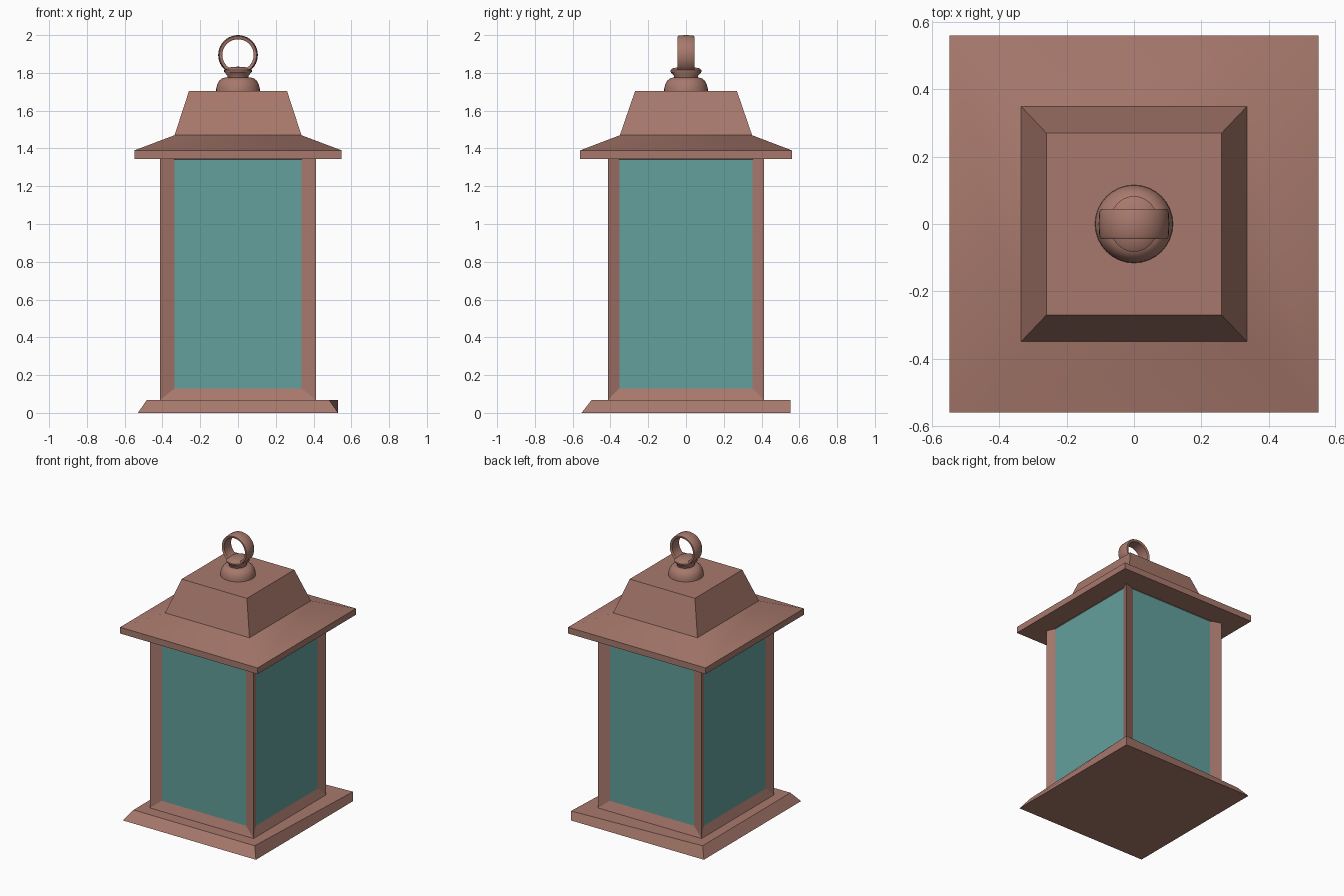
import bpy, bmesh, math
from mathutils import Matrix

if "Cube" in bpy.data.objects:
    bpy.data.objects.remove(bpy.data.objects["Cube"], do_unlink=True)


def material(name, rgb):
    mat = bpy.data.materials.new(name)
    mat.use_nodes = True
    mat.diffuse_color = (*rgb, 1)
    mat.node_tree.nodes["Principled BSDF"].inputs["Base Color"].default_value = (*rgb, 1)
    return mat


COPPER = material("copper brown", (0.39, 0.19, 0.15))
GLASS = material("teal glass", (0.125, 0.35, 0.335))


def finish(name, bm, mats=(COPPER,), smooth=0):
    bmesh.ops.recalc_face_normals(bm, faces=bm.faces)
    mesh = bpy.data.meshes.new(name)
    bm.to_mesh(mesh)
    bm.free()
    for mat in mats:
        mesh.materials.append(mat)
    obj = bpy.data.objects.new(name, mesh)
    bpy.context.collection.objects.link(obj)
    if smooth:
        bpy.ops.object.select_all(action='DESELECT')
        obj.select_set(True)
        bpy.context.view_layer.objects.active = obj
        bpy.ops.object.shade_smooth_by_angle(angle=math.radians(smooth))
    return obj


def stack(levels):
    """Loft rectangles given as (half width, half depth, height)."""
    bm = bmesh.new()
    rings = [[bm.verts.new((sx * hx, sy * hy, z))
              for sx, sy in ((-1, -1), (1, -1), (1, 1), (-1, 1))]
             for hx, hy, z in levels]
    for low, high in zip(rings, rings[1:]):
        for i in range(4):
            j = (i + 1) % 4
            bm.faces.new((low[i], low[j], high[j], high[i]))
    bm.faces.new(rings[0][::-1])
    bm.faces.new(rings[-1])
    return bm


def lathe(profile, steps, closed=False):
    """Spin a (radius, height) profile about z."""
    bm = bmesh.new()
    verts = [bm.verts.new((r, 0, z)) for r, z in profile]
    pairs = list(zip(verts, verts[1:]))
    if closed:
        pairs.append((verts[-1], verts[0]))
    edges = [bm.edges.new(p) for p in pairs]
    bmesh.ops.spin(bm, geom=verts + edges, axis=(0, 0, 1), cent=(0, 0, 0),
                   angle=math.tau, steps=steps)
    bmesh.ops.remove_doubles(bm, verts=bm.verts, dist=0.0005)
    return bm


# Base plinth: bevelled top, with one back corner left square
bm = stack([(0.53, 0.553, 0), (0.483, 0.5, 0.068)])
for v in bm.verts:
    if v.co.z > 0.05 and v.co.x > 0 and v.co.y > 0:
        v.co.x, v.co.y = 0.53, 0.553
finish("base_plinth", bm)

# Lantern body: box with a recessed glass pane in each side
HALF, RECESS = 0.413, 0.388
bm = stack([(HALF, HALF, 0.068), (HALF, HALF, 1.37)])
sides = [f for f in bm.faces if abs(f.normal.z) < 0.5]
bmesh.ops.inset_individual(bm, faces=sides, thickness=0.05)
for f in sides:
    f.material_index = 1
    front_back = abs(f.normal.y) > 0.5
    for v in f.verts:
        hx, hy = (0.336, RECESS) if front_back else (RECESS, 0.352)
        v.co = (math.copysign(hx, v.co.x), math.copysign(hy, v.co.y),
                0.13 if v.co.z < 0.7 else 1.342)
finish("lantern_body", bm, (COPPER, GLASS))

# Roof: brim edge, shallow slope and steep cap
finish("roof", stack([(0.548, 0.56, 1.345), (0.548, 0.56, 1.39),
                      (0.336, 0.35, 1.47), (0.26, 0.27, 1.703)]), smooth=35)

# Finial dome
finish("finial_dome", lathe([(0, 1.70), (0.116, 1.70), (0.115, 1.72), (0.109, 1.742),
                             (0.098, 1.76), (0.084, 1.771), (0.07, 1.775),
                             (0, 1.775)], 32), smooth=40)

# Finial collar, slightly oval
bm = lathe([(0, 1.765), (0.062, 1.765), (0.064, 1.785), (0.083, 1.806), (0.083, 1.815),
            (0.07, 1.824), (0.04, 1.831), (0, 1.833)], 32)
bmesh.ops.scale(bm, vec=(0.88, 1, 1), verts=bm.verts)
finish("finial_collar", bm, smooth=40)

# Hanging ring: wide band turned about the depth axis
bm = lathe([(0.083, -0.04), (0.089, -0.045), (0.098, -0.045), (0.103, -0.036),
            (0.105, 0), (0.103, 0.036), (0.098, 0.045), (0.089, 0.045),
            (0.083, 0.04)], 40, closed=True)
bmesh.ops.transform(bm, matrix=Matrix.Translation((0, 0, 1.895)) @ Matrix.Rotation(math.pi / 2, 4, 'X'),
                    verts=bm.verts)
finish("hanging_ring", bm, smooth=50)
